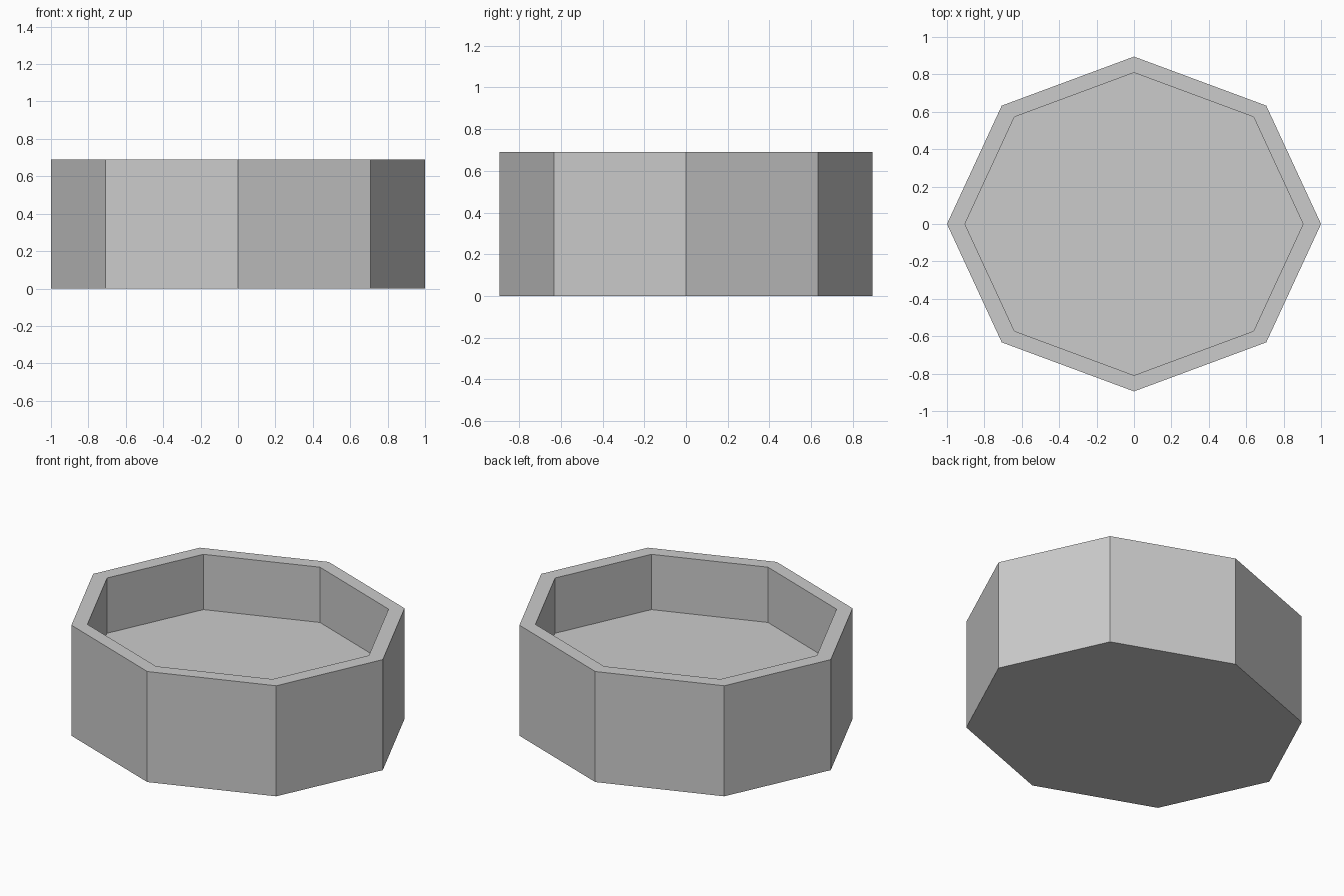
import bpy, bmesh
from math import cos, sin, pi

if "Cube" in bpy.data.objects:
    bpy.data.objects.remove(bpy.data.objects["Cube"])

SIDES = 8
RX, RY = 1.0, 0.895      # outer radii
INNER = 0.904            # rim opening relative to the outside
HEIGHT, FLOOR = 0.69, 0.345


def ring(bm, scale, z):
    return [bm.verts.new((RX * scale * cos(2 * pi * i / SIDES),
                          RY * scale * sin(2 * pi * i / SIDES), z))
            for i in range(SIDES)]


bm = bmesh.new()
# Section from the outer base, over the rim and down to the inner floor
rings = [ring(bm, s, z) for s, z in
         [(1, 0), (1, HEIGHT), (INNER, HEIGHT), (INNER, FLOOR)]]
for a, b in zip(rings, rings[1:]):
    for i in range(SIDES):
        j = (i + 1) % SIDES
        bm.faces.new((a[i], a[j], b[j], b[i]))
# Underside and inner floor
bm.faces.new(rings[0][::-1])
bm.faces.new(rings[-1])
bmesh.ops.recalc_face_normals(bm, faces=bm.faces)

mesh = bpy.data.meshes.new("octagonal_dish")
bm.to_mesh(mesh)
bm.free()
bpy.context.collection.objects.link(bpy.data.objects.new("octagonal_dish", mesh))
